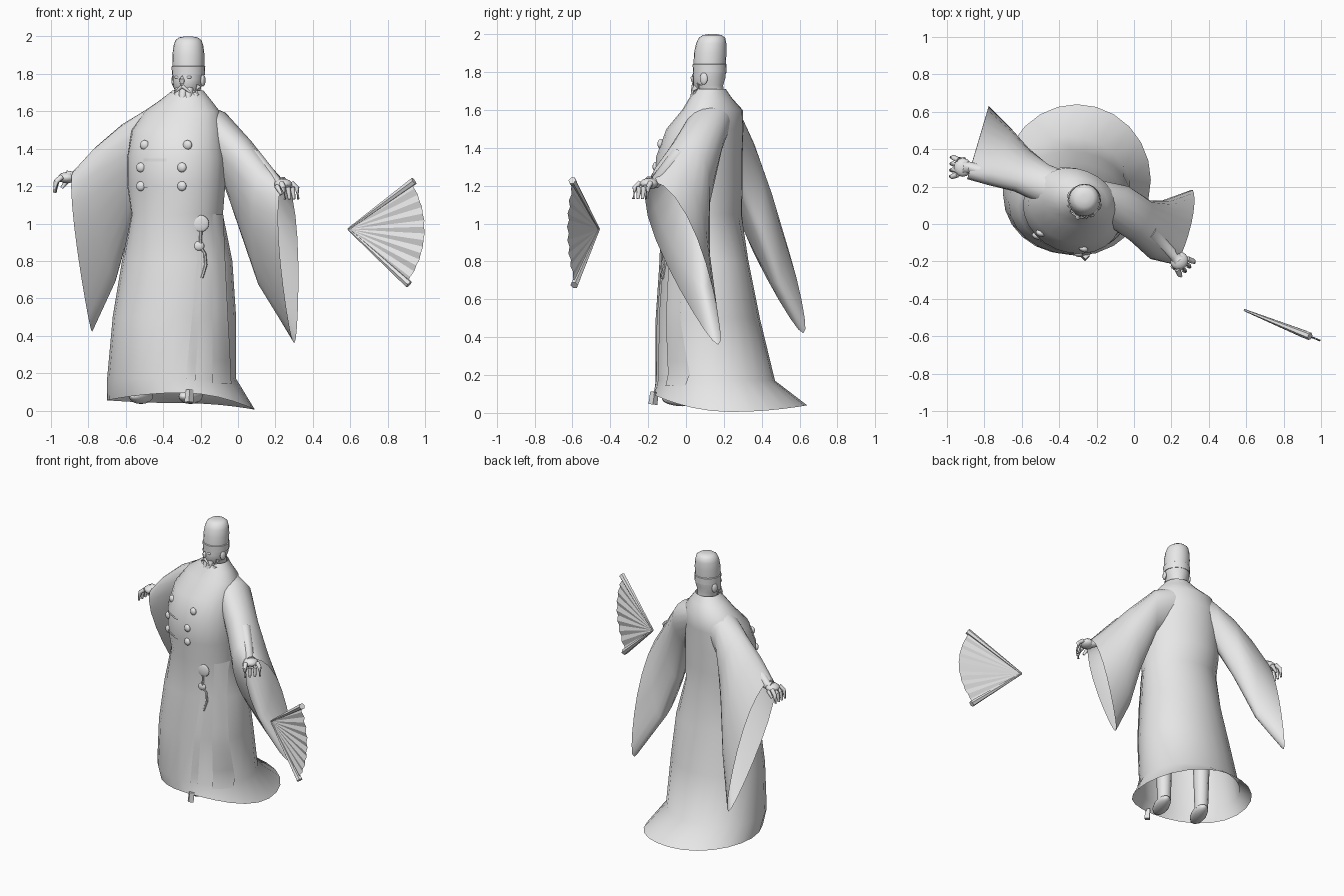
import bpy, bmesh, math
from mathutils import Vector as V
from mathutils.bvhtree import BVHTree

if "Cube" in bpy.data.objects:
    bpy.data.objects.remove(bpy.data.objects["Cube"])

GREY = bpy.data.materials.new("plain_grey")
GREY.diffuse_color = (0.8, 0.8, 0.8, 1)
GREY.use_nodes = True
GREY.node_tree.nodes["Principled BSDF"].inputs["Base Color"].default_value = GREY.diffuse_color
TURN = math.radians(-22)                      # figure is turned about z
FRONT = V((math.sin(TURN), -math.cos(TURN), 0))
SIDE = V((math.cos(TURN), math.sin(TURN), 0))


def finish(name, bm, angle=50, fix=True):
    if fix:
        bmesh.ops.recalc_face_normals(bm, faces=bm.faces)
    me = bpy.data.meshes.new(name)
    bm.to_mesh(me)
    bm.free()
    ob = bpy.data.objects.new(name, me)
    bpy.context.collection.objects.link(ob)
    me.materials.append(GREY)
    bpy.ops.object.select_all(action='DESELECT')
    ob.select_set(True)
    bpy.context.view_layer.objects.active = ob
    bpy.ops.object.shade_smooth_by_angle(angle=math.radians(angle))
    return ob


def loft(name, rings, cap_start=False, cap_end=False, angle=50):
    bm = bmesh.new()
    rows = [[bm.verts.new(p) for p in r] for r in rings]
    n = len(rows[0])
    for a, b in zip(rows, rows[1:]):
        for i in range(n):
            bm.faces.new((a[i], a[(i + 1) % n], b[(i + 1) % n], b[i]))
    if cap_start:
        bm.faces.new(rows[0][::-1])
    if cap_end:
        bm.faces.new(rows[-1])
    return finish(name, bm, angle)


def ellipse(cx, cy, z, a, b, rot=0.0, n=24):
    pts = []
    for i in range(n):
        t = 2 * math.pi * i / n
        x, y = a * math.cos(t), b * math.sin(t)
        pts.append(V((cx + x * math.cos(rot) - y * math.sin(rot),
                      cy + x * math.sin(rot) + y * math.cos(rot), z)))
    return pts


def tube(name, pts, radii, n=8, angle=50):
    pts = [V(p) for p in pts]
    rings = []
    for i, p in enumerate(pts):
        d = (pts[min(i + 1, len(pts) - 1)] - pts[max(i - 1, 0)]).normalized()
        u = d.cross(V((0, 0, 1)) if abs(d.z) < 0.9 else V((0, 1, 0))).normalized()
        w = d.cross(u)
        rings.append([p + radii[i] * (u * math.cos(2 * math.pi * k / n)
                                      + w * math.sin(2 * math.pi * k / n)) for k in range(n)])
    return loft(name, rings, True, True, angle)


def ball(name, loc, scale, rot=0.0, seg=12):
    bm = bmesh.new()
    bmesh.ops.create_uvsphere(bm, u_segments=seg, v_segments=8, radius=1)
    ob = finish(name, bm, 80)
    ob.location, ob.scale, ob.rotation_euler = loc, scale, (0, 0, rot)
    return ob


# robe: flared skirt with trailing hem, round belly, narrow collar
hem = ellipse(-0.305, 0.235, 0, 0.395, 0.405)
for i, p in enumerate(hem):
    t = 2 * math.pi * i / 24
    s, c = math.sin(t), math.cos(t)
    p.z = 0.005 + 0.09 * max(0, -s) ** 2 + 0.035 * max(0, s) ** 2 + 0.05 * max(0, -c) ** 2
profile = [(-0.355, 0.155, 0.17, 0.345, 0.315, 0), (-0.34, 0.115, 0.5, 0.33, 0.275, 0),
           (-0.325, 0.095, 0.8, 0.295, 0.235, 0), (-0.325, 0.08, 1.05, 0.25, 0.21, TURN),
           (-0.33, 0.07, 1.2, 0.268, 0.222, TURN), (-0.33, 0.07, 1.35, 0.27, 0.222, TURN),
           (-0.325, 0.1, 1.5, 0.25, 0.195, TURN), (-0.3, 0.14, 1.6, 0.21, 0.15, TURN),
           (-0.28, 0.13, 1.66, 0.14, 0.11, TURN), (-0.268, 0.13, 1.71, 0.085, 0.08, TURN)]
robe = loft("robe", [hem] + [ellipse(*p) for p in profile], angle=80)
bm = bmesh.new()
bm.from_mesh(robe.data)
tree = BVHTree.FromBMesh(bm)
bm.free()


def on_robe(x, z, lift=0.006):
    hit, nor, _, _ = tree.ray_cast(V((x, -3, z)), V((0, 1, 0)))
    if hit is None:
        return None
    return hit + lift * (nor if nor.y < 0 else -nor)


def ribbon(name, top, bottom, rows=14, cols=4):
    """Thin strip on the robe front; each end is (x_left, x_right, z)."""
    bm = bmesh.new()
    grid = []
    for r in range(rows + 1):
        l, rt, z = V(top).lerp(V(bottom), r / rows)
        row = [on_robe(l + (rt - l) * c / cols, z) for c in range(cols + 1)]
        if all(p is not None for p in row):
            grid.append([bm.verts.new(p) for p in row])
    for a, b in zip(grid, grid[1:]):
        for c in range(cols):
            bm.faces.new((a[c], b[c], b[c + 1], a[c + 1]))
    return finish(name, bm, fix=False)


# sleeves: (top point, bottom point, half width) rings that droop into a point
def sleeve(name, spec):
    rings = []
    for top, bot, wide in spec:
        top, bot, wide = V(top), V(bot), V(wide)
        ring = []
        for k in range(20):
            t = 2 * math.pi * k / 20
            c, s = math.cos(t), math.sin(t)
            ring.append((top + bot) / 2 + (top - bot) / 2 * c + wide * s * (0.95 + 0.35 * c))
        rings.append(ring)
    loft(name, rings, angle=80)


sleeve("left_sleeve", [
    ((-0.24, 0.13, 1.665), (-0.2, 0.12, 1.34), (0.03, 0.11, 0)),
    ((-0.09, 0.09, 1.60), (-0.09, 0.12, 1.28), (0.06, 0.10, 0)),
    ((0.05, -0.02, 1.45), (0.01, 0.08, 0.98), (0.06, 0.10, 0)),
    ((0.16, -0.12, 1.31), (0.12, 0.1, 0.66), (0.07, 0.12, 0)),
    ((0.25, -0.17, 1.22), (0.30, 0.17, 0.36), (0.05, 0.11, 0))])
sleeve("right_sleeve", [
    ((-0.32, 0.14, 1.665), (-0.38, 0.16, 1.34), (0.03, 0.11, 0)),
    ((-0.48, 0.2, 1.615), (-0.5, 0.25, 1.27), (0.03, 0.10, 0)),
    ((-0.62, 0.24, 1.53), (-0.57, 0.37, 1.0), (0.03, 0.10, 0)),
    ((-0.76, 0.27, 1.41), (-0.66, 0.48, 0.68), (0.05, 0.11, 0)),
    ((-0.88, 0.28, 1.28), (-0.78, 0.62, 0.42), (0.03, 0.10, 0))])


# hands: forearm, palm, and drooping fingers
def hand(name, elbow, wrist, out, across):
    wrist, out, across = V(wrist), V(out), V(across)
    palm = wrist + out * 0.045
    tube(name + "_forearm", [elbow, wrist, palm], [0.045, 0.032, 0.035], 10)
    ball(name + "_palm", palm + V((0, 0, -0.005)), (0.048, 0.05, 0.03), math.atan2(out.y, out.x))
    for k in range(4):
        base = palm + across * (k - 1.5) * 0.026 + out * 0.025
        tip = across * (k - 1.5) * 0.008
        tube(name + "_finger", [base, base + out * 0.03 + tip + V((0, 0, -0.025)),
                                base + out * 0.04 + tip + V((0, 0, -0.085))],
             [0.015, 0.014, 0.008])
    thumb = palm - across * 0.045
    tube(name + "_thumb", [palm, thumb + V((0, 0, -0.02)), thumb + out * 0.03 + V((0, 0, -0.06))],
         [0.02, 0.015, 0.008])


hand("left_hand", (0.08, -0.04, 1.36), (0.21, -0.165, 1.215), (0.7, -0.7, 0), (0.7, 0.7, 0))
hand("right_hand", (-0.72, 0.26, 1.36), (-0.87, 0.3, 1.25), (-1, 0.05, 0), (-0.05, -1, 0))

# head, cap and face
hx, hy = -0.265, 0.125
loft("head", [ellipse(hx + dx, hy + dy, z, a, b, TURN, 20) for z, a, b, dx, dy in [
    (1.64, 0.06, 0.06, 0, 0.01), (1.70, 0.062, 0.07, 0, 0.005), (1.73, 0.074, 0.08, -0.006, -0.008),
    (1.77, 0.082, 0.086, -0.002, -0.002), (1.82, 0.084, 0.088, 0, 0)]], True, True, 80)
loft("cap", [ellipse(hx, hy + dy, z, r, r, 0, 20) for z, r, dy in [
    (1.795, 0.088, 0), (1.84, 0.09, 0), (1.843, 0.085, 0), (1.9, 0.086, 0.003), (1.95, 0.08, 0.008),
    (1.98, 0.07, 0.012), (1.995, 0.05, 0.014), (2.0, 0.02, 0.015)]], True, True, 40)
head = V((hx, hy, 0))
tube("nose", [head + FRONT * 0.08 + V((0, 0, 1.795)), head + FRONT * 0.095 + V((0, 0, 1.77)),
              head + FRONT * 0.09 + V((0, 0, 1.748))], [0.007, 0.014, 0.011])
for s in (-1, 1):
    ball("ear", head + SIDE * 0.084 * s + V((0, 0, 1.765)), (0.012, 0.022, 0.032), TURN)
    ball("eye", head + SIDE * 0.034 * s + FRONT * 0.078 + V((0, 0, 1.782)), (0.015, 0.008, 0.008), TURN)
    tube("moustache", [head + FRONT * 0.09 + V((0, 0, 1.735)),
                       head + FRONT * 0.085 + SIDE * 0.045 * s + V((0, 0, 1.70))], [0.011, 0.004])
for k, end in enumerate((1.66, 1.625, 1.60, 1.635, 1.655)):
    off = SIDE * (k - 2) * 0.03
    f = 0.08 - 0.008 * abs(k - 2) ** 2
    tube("beard_lock", [head + off + FRONT * (f - 0.02) + V((0, 0, 1.735)),
                        head + off + FRONT * f + V((0, 0, 1.69)),
                        head + off * 1.1 + FRONT * (f + 0.025) + V((0, 0, end))], [0.02, 0.022, 0.003])

# robe fastenings: round studs and short straps
for x, z in [(-0.5, 1.42), (-0.27, 1.42), (-0.52, 1.3), (-0.3, 1.3), (-0.52, 1.2), (-0.3, 1.2)]:
    ball("stud", on_robe(x, z, 0), (0.026, 0.018, 0.026), TURN)
for z in (1.34, 1.2):
    ribbon("strap", (-0.5, -0.38, z + 0.008), (-0.5, -0.38, z - 0.008), 1, 6)

# hanging panel, sash ribbon and pendant
ribbon("side_panel", (-0.14, -0.085, 1.05), (-0.14, -0.04, 0.14))
ribbon("sash_ribbon", (-0.215, -0.185, 0.85), (-0.285, -0.235, 0.10))
tube("sash_tail", [on_robe(-0.26, 0.11), (-0.262, -0.175, 0.045)], [0.022, 0.024], 4)
ball("pendant_disc", on_robe(-0.2, 1.0, 0), (0.045, 0.012, 0.045), 0.1, 16)
ball("pendant_knot", on_robe(-0.21, 0.88, 0), (0.03, 0.014, 0.025))
tube("pendant_cord", [on_robe(x, z) for x, z in
     [(-0.2, 0.96), (-0.205, 0.88), (-0.18, 0.84), (-0.175, 0.78), (-0.195, 0.71)]], [0.008] * 5, 6)

# legs and shoes under the robe
for x, y in ((-0.5, 0.1), (-0.235, 0.03)):
    p = V((x, y, 0))
    tube("leg", [p + V((0, 0, 0.55)), p + V((0, 0, 0.08))], [0.06, 0.045], 10)
    ball("shoe", p + FRONT * 0.05 + V((0, 0, 0.075)), (0.052, 0.12, 0.04), TURN)

# open folding fan: pleated leaf and two outer guards
pivot, u = V((0.59, -0.46, 0.97)), V((0.92, -0.37, 0))
nrm = V((0.37, 0.92, 0))


def fan_point(deg, r, off=0.0):
    a = math.radians(deg)
    return pivot + u * r * math.cos(a) + V((0, 0, r * math.sin(a))) + nrm * off


bm = bmesh.new()
root = bm.verts.new(pivot)
edge = [bm.verts.new(fan_point(-40 + 74 * i / 16, 0.442, 0.005 * (-1) ** i)) for i in range(17)]
for a, b in zip(edge, edge[1:]):
    bm.faces.new((root, a, b))
finish("fan_leaf", bm, 20)
for deg in (-40, 34):
    tube("fan_guard", [fan_point(deg, 0), fan_point(deg, 0.46)], [0.006, 0.021], 6, 30)
